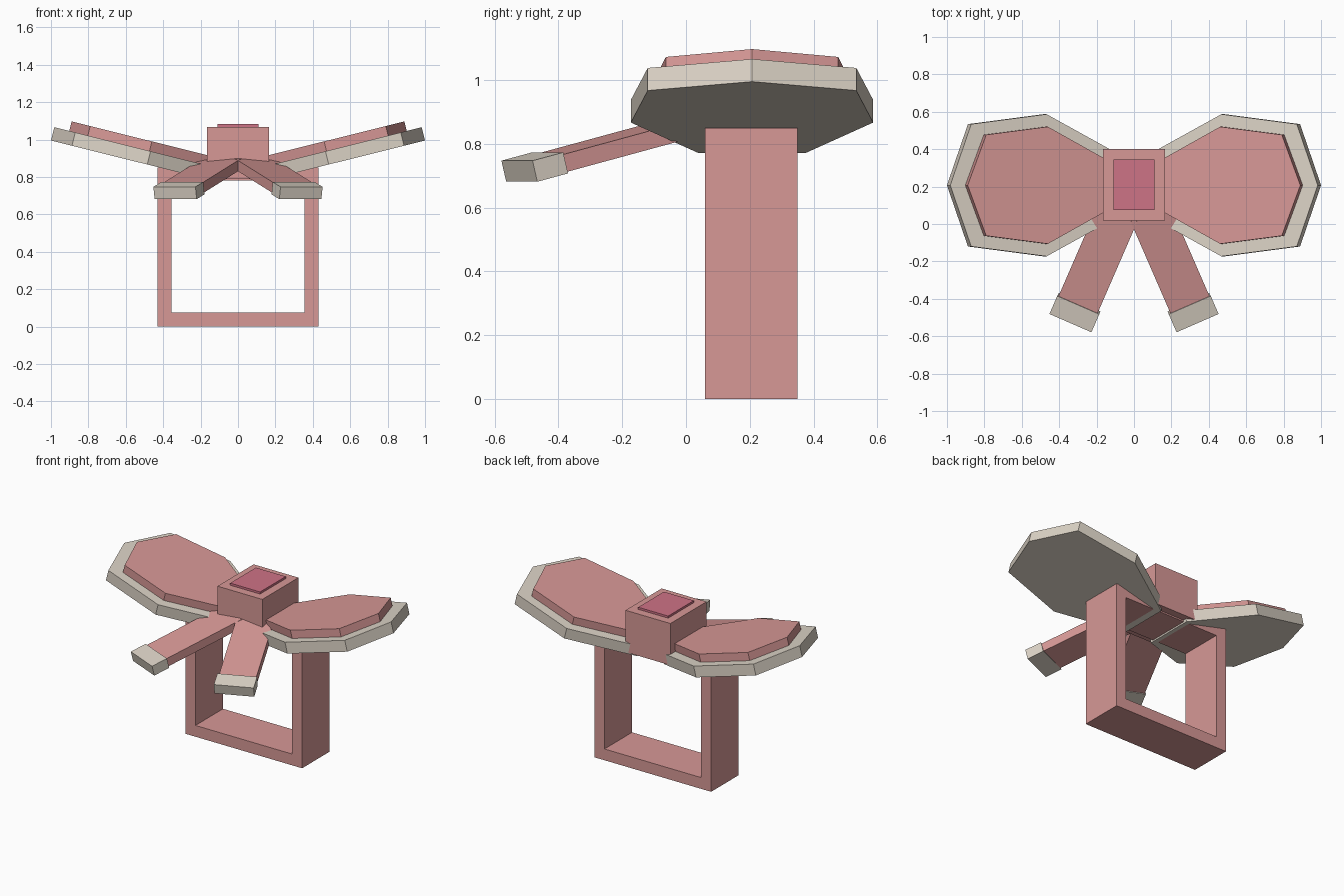
import bpy, bmesh, math
from mathutils import Vector

if "Cube" in bpy.data.objects:
    bpy.data.objects.remove(bpy.data.objects["Cube"])


def material(name, rgb):
    m = bpy.data.materials.new(name)
    m.diffuse_color = [((c / 255 + 0.055) / 1.055) ** 2.4 for c in rgb] + [1]
    m.use_nodes = True
    m.node_tree.nodes["Principled BSDF"].inputs["Base Color"].default_value = m.diffuse_color
    return m


PINK = material("dusty_pink", (215, 152, 150))
CREAM = material("cream", (220, 211, 198))
ROSE = material("deep_rose", (206, 115, 134))


def finish(bm, name, mat, mirror):
    bmesh.ops.recalc_face_normals(bm, faces=bm.faces)
    me = bpy.data.meshes.new(name)
    bm.to_mesh(me)
    bm.free()
    me.materials.append(mat)
    ob = bpy.data.objects.new(name, me)
    bpy.context.collection.objects.link(ob)
    if mirror:
        mod = ob.modifiers.new("mirror", "MIRROR")
        mod.use_mirror_merge = False
    return ob


def prism(name, base, offset, mat, mirror=False):
    """Straight prism from a flat outline swept along an offset."""
    bm = bmesh.new()
    low = [bm.verts.new(p) for p in base]
    high = [bm.verts.new(Vector(p) + Vector(offset)) for p in base]
    bm.faces.new(low)
    bm.faces.new(high)
    n = len(low)
    for i in range(n):
        j = (i + 1) % n
        bm.faces.new((low[i], low[j], high[j], high[i]))
    return finish(bm, name, mat, mirror)


def box(name, x, y0, y1, z0, z1, mat):
    base = [(-x, y0, z0), (x, y0, z0), (x, y1, z0), (-x, y1, z0)]
    return prism(name, base, (0, 0, z1 - z0), mat)


# Square ring band
def rect(x, z0, z1):
    return [(-x, z0), (x, z0), (x, z1), (-x, z1)]


bm = bmesh.new()
loops = [[bm.verts.new((x, y, z)) for x, z in r]
         for y, r in ((0.06, rect(0.43, 0, 0.85)), (0.06, rect(0.355, 0.075, 0.78)),
                      (0.35, rect(0.355, 0.075, 0.78)), (0.35, rect(0.43, 0, 0.85)))]
for k in range(4):
    a, b = loops[k], loops[(k + 1) % 4]
    for i in range(4):
        j = (i + 1) % 4
        bm.faces.new((a[i], a[j], b[j], b[i]))
finish(bm, "ring_band", PINK, False)

# Central knot and its raised panel
box("knot", 0.165, 0.02, 0.40, 0.79, 1.068, PINK)
box("knot_panel", 0.11, 0.075, 0.345, 1.068, 1.082, ROSE)

# Tilted bow loops: cream plate with a smaller pink plate on top
TILT = math.radians(14)
UP = Vector((-math.sin(TILT), 0, math.cos(TILT)))
YC = 0.207


def bow_plate(name, half, lift, thick, mat):
    pts = half + [(x, -w) for x, w in reversed(half) if w > 0]
    base = [(x, YC + w, 0.995 - (1 - x) * math.tan(TILT) + lift) for x, w in pts]
    prism(name, base, UP * thick, mat, True)


bow_plate("bow_loop_rim", [(0.10, 0.167), (0.485, 0.38), (0.888, 0.327), (1.0, 0)],
          0, 0.073, CREAM)
bow_plate("bow_loop_face", [(0.12, 0.115), (0.473, 0.313), (0.803, 0.27), (0.902, 0)],
          0.075, 0.053, PINK)

# Ribbon tails with cream tips, sloping down to the front
YAW, DROP = math.radians(23.5), math.radians(14)
FWD = Vector((math.sin(YAW) * math.cos(DROP), -math.cos(YAW) * math.cos(DROP), -math.sin(DROP)))
SIDE = Vector((math.cos(YAW), math.sin(YAW), 0))
TAIL_UP = FWD.cross(SIDE)


def strip(name, end, length, width, thick, mat):
    end, s, back = Vector(end), SIDE * width / 2, FWD * length
    base = [end - s, end + s, end + s - back, end - s - back]
    prism(name, base, -TAIL_UP * thick, mat, True)


strip("ribbon_tail", (0.303, -0.44, 0.764), 0.56, 0.228, 0.056, PINK)
strip("ribbon_tip", (0.34, -0.53, 0.747), 0.108, 0.245, 0.068, CREAM)
